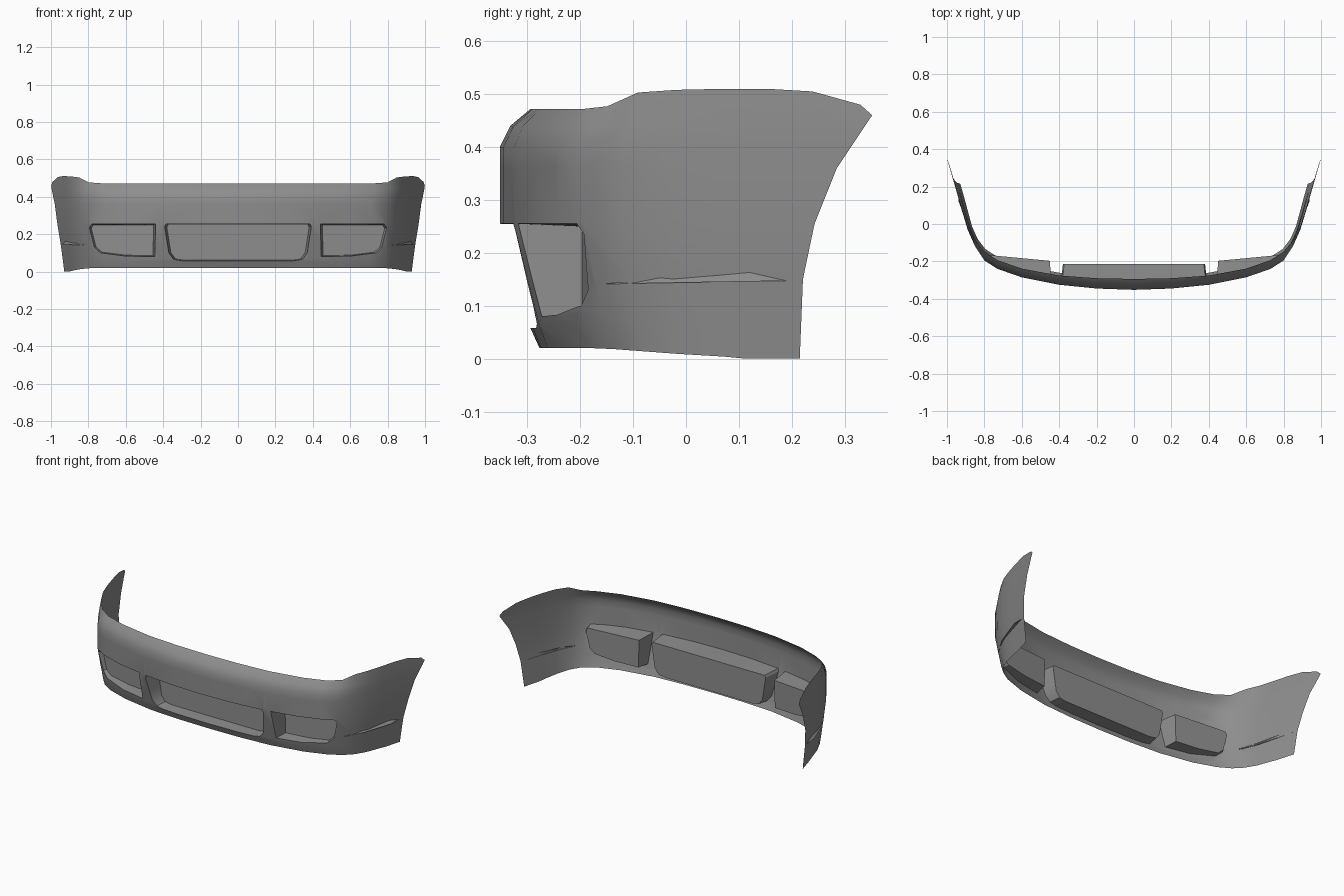
import bpy, bmesh, math
from mathutils import Vector

cube = bpy.data.objects.get("Cube")
if cube:
    bpy.data.objects.remove(cube, do_unlink=True)

grey = bpy.data.materials.new("primer_grey")
grey.use_nodes = True
colour = (0.27, 0.27, 0.27, 1)
grey.diffuse_color = colour
grey.node_tree.nodes["Principled BSDF"].inputs["Base Color"].default_value = colour


def curve(points, t):
    """Piecewise linear lookup in a list of (t, value) pairs."""
    for (a, va), (b, vb) in zip(points, points[1:]):
        if t <= b:
            return va + (vb - va) * max(0, (t - a) / (b - a))
    return points[-1][1]


def make_object(name, bm, angle=28):
    mesh = bpy.data.meshes.new(name)
    bm.to_mesh(mesh)
    bm.free()
    mesh.materials.append(grey)
    obj = bpy.data.objects.new(name, mesh)
    bpy.context.collection.objects.link(obj)
    bpy.ops.object.select_all(action='DESELECT')
    obj.select_set(True)
    bpy.context.view_layer.objects.active = obj
    bpy.ops.object.shade_smooth_by_angle(angle=math.radians(angle))
    return obj


# Plan of half the shell: x, y, share of front lean, top height, bottom height
PLAN = [(0, -.352, 1, .472, .02), (.2, -.345, .95, .472, .02), (.4, -.325, .85, .472, .02),
        (.6, -.285, .8, .472, .02), (.73, -.24, .8, .472, .02), (.80, -.195, .8, .477, .018),
        (.85, -.12, .5, .503, .014), (.89, -.03, .2, .508, .009), (.92, .07, 0, .51, .004)]
# Wing stations: fraction towards the rear edge, top height
WING = [(.3, .51), (.6, .505), (.92, .48), (1, .46)]
LEVELS = [0, .06, .15, .255, .36, .40, .44, 1]
FRONT_LEAN = [(.02, .075), (.06, .057), (.15, .03), (.255, 0), (.40, 0), (.44, .02), (.472, .058)]
SIDE_LEAN = [(0, .032), (.06, .025), (.15, .014), (.255, .003), (.44, 0), (.51, .004)]
REAR_EDGE = [(0, .215), (.15, .221), (.255, .243), (.36, .285), (.46, .352)]
WING_X = [(.07, .92), (.16, .945), (.24, .968), (.352, 1)]


def column(station):
    """Vertical row of shell points at one station."""
    pts = []
    for level in LEVELS:
        if station < len(PLAN):
            x, y, lean, top, bottom = PLAN[station]
            z = min(max(level, bottom), top)
            pts.append((x - curve(SIDE_LEAN, z) * (1 - lean), y + curve(FRONT_LEAN, z) * lean, z))
        else:
            frac, top = WING[station - len(PLAN)]
            z = min(level, top)
            y = .07 + (curve(REAR_EDGE, z) - .07) * frac
            pts.append((curve(WING_X, y) - curve(SIDE_LEAN, z), y, z))
    return pts


# Curved shell
bm = bmesh.new()
half = [column(i) for i in range(len(PLAN) + len(WING))]
columns = [[(-x, y, z) for x, y, z in c] for c in half[:0:-1]] + half
grid = [[bm.verts.new(p) for p in c] for c in columns]
for a, b in zip(grid, grid[1:]):
    for k in range(len(LEVELS) - 1):
        bm.faces.new((a[k], b[k], b[k + 1], a[k + 1]))


def pocket(outline, depth, shrink):
    """Cut a convex opening in the shell and add a walled recess behind it."""
    xs, zs = [p[0] for p in outline], [p[1] for p in outline]
    lo, hi = (min(xs), min(zs)), (max(xs), max(zs))
    mid = ((lo[0] + hi[0]) / 2, (lo[1] + hi[1]) / 2)
    edges = [(a, b, Vector((b[1] - a[1], 0, a[0] - b[0])).normalized())
             for a, b in zip(outline, outline[1:] + outline[:1])]

    def near(f):
        fx, fz = [v.co.x for v in f.verts], [v.co.z for v in f.verts]
        return (f.calc_center_median().y < 0 and min(fx) < hi[0] and max(fx) > lo[0]
                and min(fz) < hi[1] and max(fz) > lo[1])

    for a, b, n in edges:
        faces = [f for f in bm.faces if near(f)]
        geom = set(faces)
        for f in faces:
            geom.update(f.edges)
            geom.update(f.verts)
        bmesh.ops.bisect_plane(bm, geom=list(geom), dist=1e-4, plane_co=(a[0], 0, a[1]), plane_no=n)
    hole = []
    for f in bm.faces:
        c = f.calc_center_median()
        if c.y < 0 and all((c - Vector((a[0], c.y, a[1]))).dot(n) < 0 for a, b, n in edges):
            hole.append(f)
    bmesh.ops.delete(bm, geom=hole, context='FACES')
    pad = .003
    rim = [e for e in bm.edges if e.is_boundary and all(
        lo[0] - pad < v.co.x < hi[0] + pad and lo[1] - pad < v.co.z < hi[1] + pad and v.co.y < 0
        for v in e.verts)]
    new = bmesh.ops.extrude_edge_only(bm, edges=rim)["geom"]
    for v in [g for g in new if isinstance(g, bmesh.types.BMVert)]:
        v.co.x = mid[0] + (v.co.x - mid[0]) * shrink
        v.co.z = mid[1] + (v.co.z - mid[1]) * shrink
        v.co.y = depth(abs(v.co.x))
    back = [g for g in new if isinstance(g, bmesh.types.BMEdge) and g.is_boundary]
    bmesh.ops.edgeloop_fill(bm, edges=back)


# Centre intake and the two lamp pockets
right = [(.3, .058), (.345, .066), (.37, .1), (.392, .24), (.385, .255)]
pocket(right + [(-x, z) for x, z in reversed(right)], lambda x: -.215, .97)
lamp = [(.445, .08), (.6, .083), (.735, .1), (.768, .13), (.795, .235), (.782, .255), (.44, .255)]
for outline in (lamp, [(-x, z) for x, z in reversed(lamp)]):
    pocket(outline, lambda x: -.195 + (x - .47) * .095, .94)

bmesh.ops.recalc_face_normals(bm, faces=bm.faces)
front = min(bm.faces, key=lambda f: f.calc_center_median().y)
if front.normal.y > 0:
    bmesh.ops.reverse_faces(bm, faces=bm.faces)
make_object("bumper_shell", bm)


# Side marker ledges: a wedge standing out from each wing
def wing_point(y, z, out):
    path = [(p[1], p[0]) for p in PLAN[5:]] + WING_X[1:]
    return Vector((curve(path, y) - curve(SIDE_LEAN, z) + out, y, z))


for name, side in (("left_side_ledge", 1), ("right_side_ledge", -1)):
    bm = bmesh.new()
    shape = [(-.155, .141, 0), (-.05, .153, 0), (.12, .163, 0), (.19, .147, 0),
             (.12, .146, .018), (-.05, .143, .009), (.12, .146, -.002), (-.05, .143, -.002)]
    v = []
    for y, z, out in shape:
        p = wing_point(y, z, out)
        v.append(bm.verts.new((p.x * side, p.y, p.z)))
    for ids in ((0, 1, 5), (1, 2, 4, 5), (2, 3, 4), (0, 5, 7), (5, 4, 6, 7), (4, 3, 6)):
        bm.faces.new([v[i] for i in (ids if side < 0 else ids[::-1])])
    make_object(name, bm)
